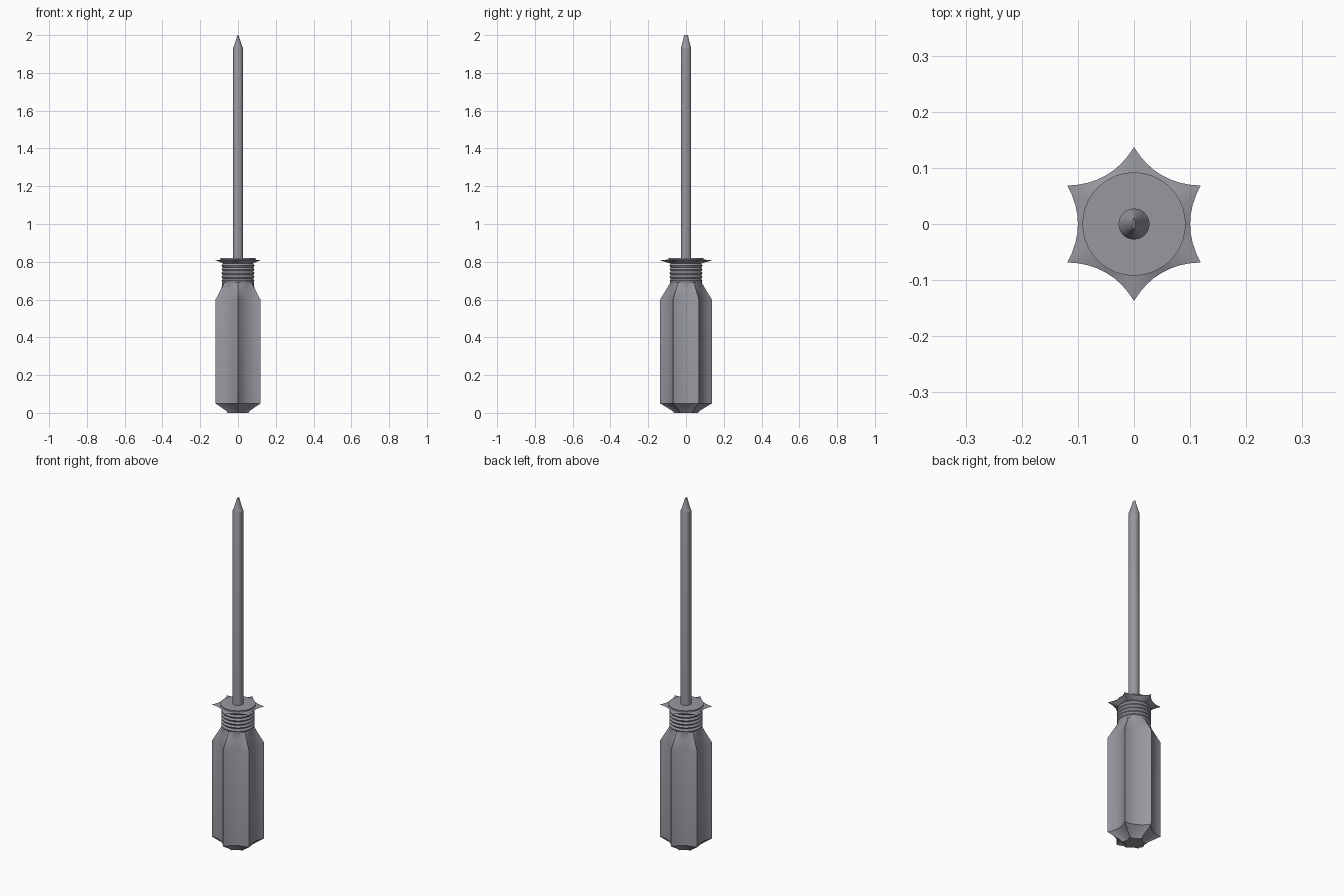
import bpy, bmesh, math

if "Cube" in bpy.data.objects:
    bpy.data.objects.remove(bpy.data.objects["Cube"])

ARC = 8  # segments per flute

# Dark, slightly bluish grey
grey = bpy.data.materials.new("dark_grey")
grey.diffuse_color = (0.31, 0.31, 0.35, 1)
grey.use_nodes = True
grey.node_tree.nodes["Principled BSDF"].inputs["Base Color"].default_value = grey.diffuse_color


def star_ring(scale=1.0, mix=1.0, radius=0.0):
    """Six-pointed fluted section, blended towards a circle as mix drops to 0."""
    pts = []
    for k in range(6):
        a = k * math.pi / 3
        for i in range(ARC):
            u = -1 + 2 * i / ARC
            x, y = 0.1 + 0.0187 * u * u, 0.0685 * u
            ang = a + math.atan2(y, x)
            r = mix * scale * math.hypot(x, y) + (1 - mix) * radius
            pts.append((r * math.cos(ang), r * math.sin(ang)))
    return pts


def oval_ring(rx, ry, n=32):
    return [(rx * math.cos(2 * math.pi * i / n), ry * math.sin(2 * math.pi * i / n))
            for i in range(n)]


def loft(name, sections):
    """Skin a list of (z, ring) sections and cap both ends."""
    bm = bmesh.new()
    rings = [[bm.verts.new((x, y, z)) for x, y in ring] for z, ring in sections]
    n = len(rings[0])
    for a, b in zip(rings, rings[1:]):
        for i in range(n):
            j = (i + 1) % n
            bm.faces.new((a[i], a[j], b[j], b[i]))
    bm.faces.new(rings[0][::-1])
    bm.faces.new(rings[-1])
    bmesh.ops.recalc_face_normals(bm, faces=bm.faces)
    mesh = bpy.data.meshes.new(name)
    bm.to_mesh(mesh)
    bm.free()
    mesh.materials.append(grey)
    obj = bpy.data.objects.new(name, mesh)
    bpy.context.collection.objects.link(obj)
    bpy.ops.object.select_all(action='DESELECT')
    obj.select_set(True)
    bpy.context.view_layer.objects.active = obj
    bpy.ops.object.shade_smooth_by_angle(angle=math.radians(25))
    return obj


def circle(r):
    return star_ring(mix=0, radius=r)


# Fluted grip, narrowing to a round shoulder
sections = [(0.0, star_ring(0.46)), (0.012, star_ring(0.54)), (0.05, star_ring()),
            (0.60, star_ring()), (0.655, star_ring(0.87, 0.5, 0.088)),
            (0.69, circle(0.083))]

# Ribbed neck
for k in range(5):
    z = 0.69 + 0.02 * k
    sections += [(z + 0.004, circle(0.084)), (z + 0.010, circle(0.087)),
                 (z + 0.016, circle(0.084)), (z + 0.020, circle(0.080))]

# Star flange with a raised round top
sections += [(0.808, star_ring()), (0.812, circle(0.092)), (0.82, circle(0.092))]
loft("handle", sections)

# Shaft with a flattened, tapered tip
loft("shaft", [(0.80, oval_ring(0.0275, 0.0275)), (1.93, oval_ring(0.0275, 0.0275)),
               (1.94, oval_ring(0.022, 0.024)), (2.0, oval_ring(0.002, 0.010))])
